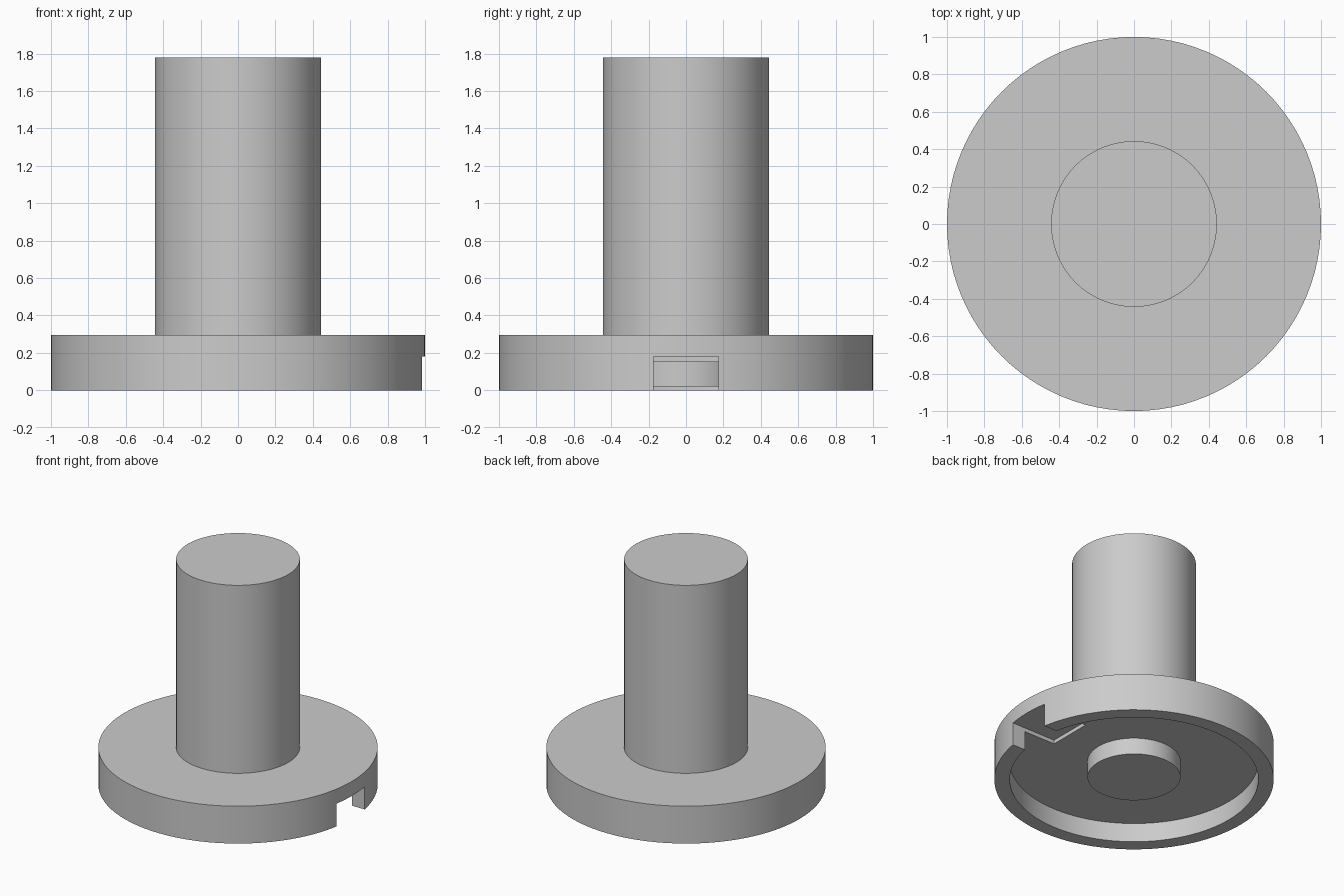
import bpy
import bmesh
import math

if "Cube" in bpy.data.objects:
    bpy.data.objects.remove(bpy.data.objects["Cube"], do_unlink=True)

# Single grey material
GREY = (0.6, 0.6, 0.6, 1.0)
grey = bpy.data.materials.new("plain grey")
grey.use_nodes = True
grey.diffuse_color = GREY
for node in grey.node_tree.nodes:
    if node.type == "BSDF_PRINCIPLED":
        node.inputs["Base Color"].default_value = GREY


def make_object(name, bm):
    bmesh.ops.recalc_face_normals(bm, faces=bm.faces)
    mesh = bpy.data.meshes.new(name)
    bm.to_mesh(mesh)
    bm.free()
    mesh.materials.append(grey)
    obj = bpy.data.objects.new(name, mesh)
    bpy.context.collection.objects.link(obj)
    return obj


def lathe(name, profile, steps):
    """Revolve an (r, z) profile around the z axis."""
    bm = bmesh.new()
    verts = [bm.verts.new((r, 0, z)) for r, z in profile]
    edges = [bm.edges.new(pair) for pair in zip(verts, verts[1:])]
    bmesh.ops.spin(bm, geom=verts + edges, cent=(0, 0, 0), axis=(0, 0, 1),
                   angle=math.tau, steps=steps, use_duplicate=False)
    bmesh.ops.remove_doubles(bm, verts=bm.verts, dist=1e-4)
    return make_object(name, bm)


def box(name, low, high):
    bm = bmesh.new()
    bmesh.ops.create_cube(bm, size=1)
    for v in bm.verts:
        v.co = [lo + (c + 0.5) * (hi - lo) for c, lo, hi in zip(v.co, low, high)]
    return make_object(name, bm)


# Flange with hollow underside, centre boss below and solid stem above
knob = lathe("flanged_stem", [
    (0, 0.02), (0.333, 0.02), (0.333, 0.15), (0.89, 0.15), (0.89, 0),
    (1, 0), (1, 0.295), (0.443, 0.295), (0.443, 1.78), (0, 1.78)], 96)

# Slot through the rim, running a little way into the recess ceiling
cutter = box("slot_cutter", (0.6, -0.175, -0.1), (1.2, 0.175, 0.18))
cutter.hide_render = True
cut = knob.modifiers.new("slot", "BOOLEAN")
cut.operation = "DIFFERENCE"
cut.solver = "EXACT"
cut.object = cutter

bpy.ops.object.select_all(action="DESELECT")
knob.select_set(True)
bpy.context.view_layer.objects.active = knob
bpy.ops.object.modifier_apply(modifier=cut.name)
bpy.data.objects.remove(cutter, do_unlink=True)
bpy.ops.object.shade_smooth_by_angle(angle=math.radians(30))
